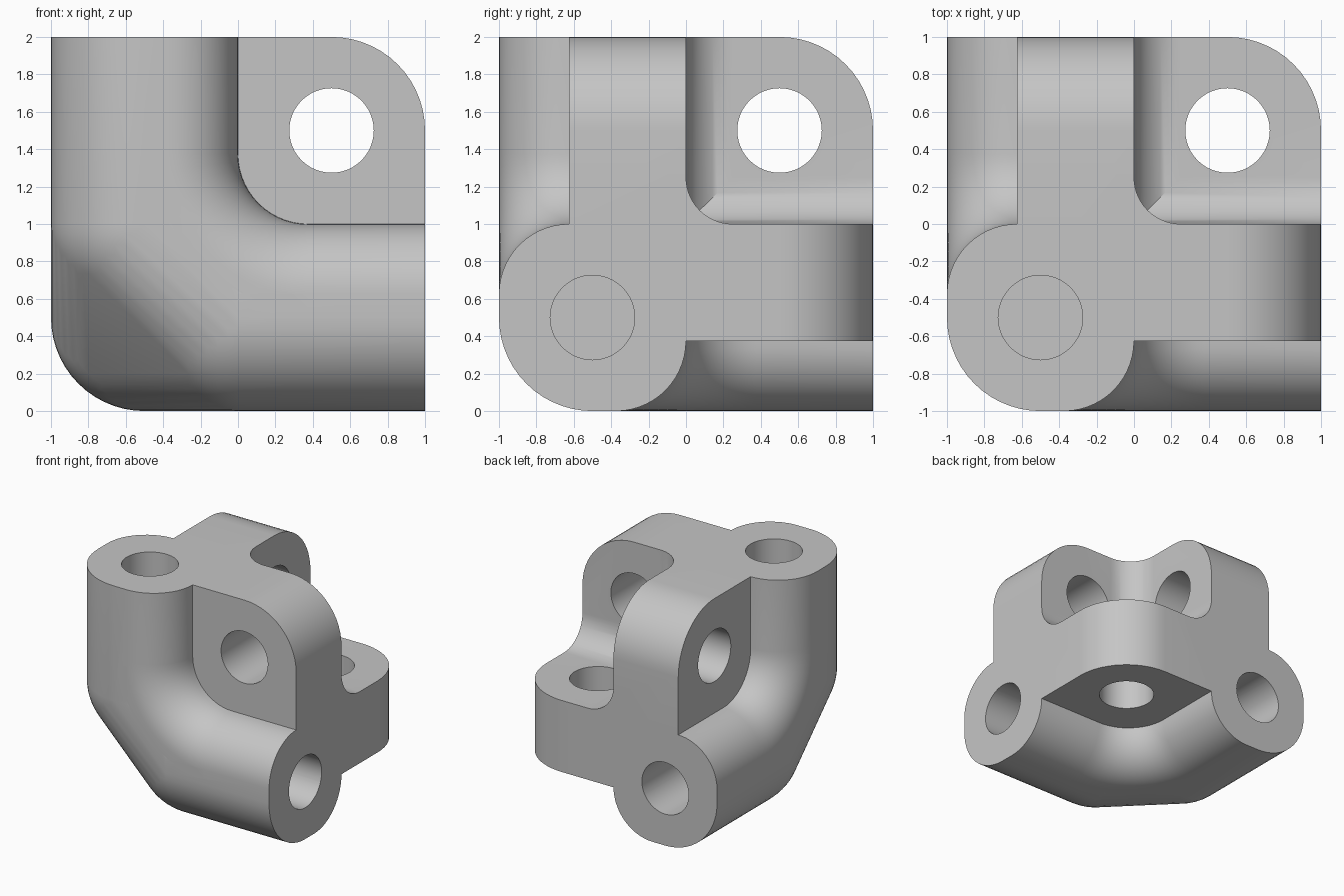
import bpy, bmesh, math
from mathutils import Vector

if "Cube" in bpy.data.objects:
    bpy.data.objects.remove(bpy.data.objects["Cube"])

STEPS = 14          # segments per quarter turn
metal = bpy.data.materials.new("plain grey")
metal.diffuse_color = (0.56, 0.56, 0.56, 1)
metal.use_nodes = True
metal.node_tree.nodes["Principled BSDF"].inputs["Base Color"].default_value = metal.diffuse_color


def arc(cx, cy, r, start, end):
    return [(cx + r * math.cos(math.radians(start + (end - start) * i / STEPS)),
             cy + r * math.sin(math.radians(start + (end - start) * i / STEPS)))
            for i in range(STEPS + 1)]


def cycle(p, k):
    """Turn a point k thirds of a revolution about the cube diagonal."""
    for _ in range(k):
        p = (p[2], p[0], p[1])
    return Vector(p)


def make(name, bm):
    bmesh.ops.recalc_face_normals(bm, faces=bm.faces)
    mesh = bpy.data.meshes.new(name)
    bm.to_mesh(mesh)
    bm.free()
    ob = bpy.data.objects.new(name, mesh)
    bpy.context.collection.objects.link(ob)
    mesh.materials.append(metal)
    return ob


def loft(name, rings, k):
    """Closed solid through a list of matching point rings."""
    bm = bmesh.new()
    vs = [[bm.verts.new(cycle(p, k)) for p in ring] for ring in rings]
    n = len(rings[0])
    for a, b in zip(vs, vs[1:]):
        for i in range(n):
            bm.faces.new((a[i], a[(i + 1) % n], b[(i + 1) % n], b[i]))
    bm.faces.new(vs[0])
    bm.faces.new(vs[-1])
    return make(name, bm)


def prism(name, outline, lo, hi, k):
    return loft(name, [[(x, y, z) for x, y in outline] for z in (lo, hi)], k)


def boolean(target, tool, operation):
    mod = target.modifiers.new("join", 'BOOLEAN')
    mod.operation, mod.solver, mod.object = operation, 'EXACT', tool
    bpy.context.view_layer.objects.active = target
    bpy.ops.object.modifier_apply(modifier=mod.name)
    bpy.data.objects.remove(tool, do_unlink=True)


# Outlines
bar = ([(0, 0)] + arc(-0.625, -0.375, 0.375, 90, 180)
       + arc(-0.5, -0.5, 0.5, 180, 270) + arc(-0.375, -0.625, 0.375, 270, 360))
bend = [(0, 0), (-0.45, 0), (-0.45, -1)] + arc(-0.375, -0.625, 0.375, 270, 360)
tab = [(-0.3, -0.3), (1, -0.3)] + arc(0.5, 0.5, 0.5, 0, 90) + [(-0.3, 1)]
fillet = ([(-0.1, -0.1), (0.25, -0.1)] + arc(0.25, 0.25, 0.25, 270, 180)
          + [(-0.1, 0.25)])

# Rounded corner core: hull of the three bar roots and their domed ends
bm = bmesh.new()
for k in range(3):
    for x, y in bar:
        bm.verts.new(cycle((x, y, 0), k))
    for i in range(STEPS + 1):
        a = math.pi / 2 * i / STEPS
        for j in range(4 * STEPS):
            t = math.pi / 2 * j / STEPS
            bm.verts.new(cycle((-0.5 + 0.5 * math.cos(a) * math.cos(t),
                                -0.5 + 0.5 * math.cos(a) * math.sin(t),
                                -0.5 * math.sin(a)), k))
bmesh.ops.remove_doubles(bm, verts=bm.verts, dist=0.0005)
bmesh.ops.convex_hull(bm, input=bm.verts)
bmesh.ops.delete(bm, geom=[v for v in bm.verts if not v.link_faces], context='VERTS')
bmesh.ops.dissolve_limit(bm, angle_limit=0.002, verts=bm.verts, edges=bm.edges)
body = make("corner_bracket", bm)

# Three bars, curved inner bends, lugs and inside fillets
for k in range(3):
    boolean(body, prism("bar", bar, 0, 1, k), 'UNION')
for k in range(3):
    rings = []
    for i in range(STEPS + 1):
        t = math.radians(180 + 90 * i / STEPS)
        rings.append([(0.375 + (0.375 - x) * math.cos(t), y,
                       0.375 + (0.375 - x) * math.sin(t)) for x, y in bend])
    boolean(body, loft("bend", rings, k), 'UNION')
for k in range(3):
    boolean(body, prism("tab", tab, -0.625, 0, k), 'UNION')
for k in range(3):
    boolean(body, prism("fillet", fillet, -0.1, 1, k), 'UNION')

# Blind holes in the bar ends, through holes in the lugs
for k in range(3):
    for c, lo, hi in ((-0.5, 0, 1.1), (0.5, -0.8, 0.1)):
        ring = [(c + 0.226 * math.cos(math.tau * i / 48),
                 c + 0.226 * math.sin(math.tau * i / 48)) for i in range(48)]
        boolean(body, prism("hole", ring, lo, hi, k), 'DIFFERENCE')

# Tidy up and stand on the ground
bm = bmesh.new()
bm.from_mesh(body.data)
bmesh.ops.remove_doubles(bm, verts=bm.verts, dist=0.0002)
bmesh.ops.translate(bm, verts=bm.verts, vec=(0, 0, 1))
bm.to_mesh(body.data)
bm.free()
bpy.ops.object.select_all(action='DESELECT')
body.select_set(True)
bpy.context.view_layer.objects.active = body
bpy.ops.object.shade_smooth_by_angle(angle=math.radians(30))
